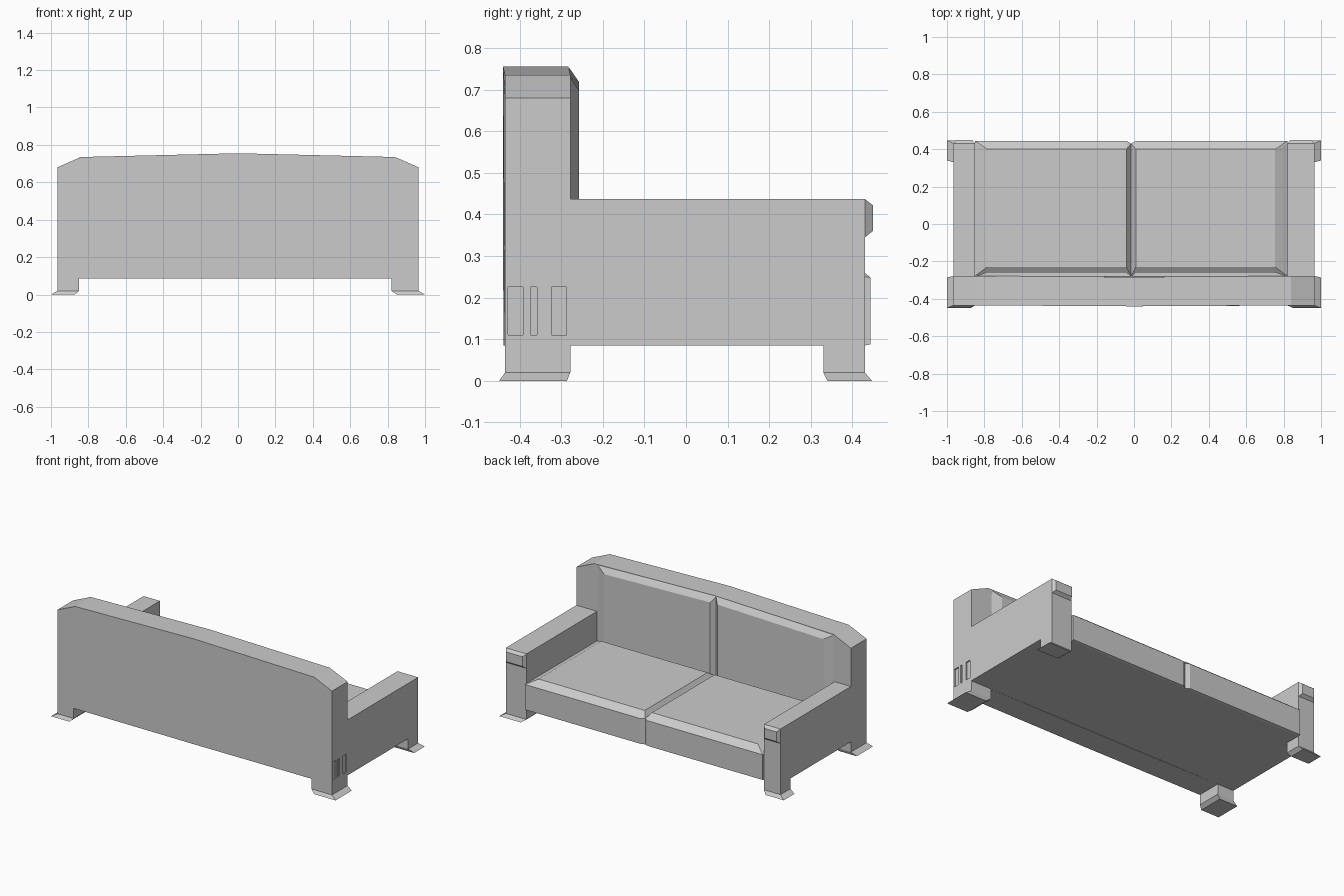
import bpy, bmesh

if "Cube" in bpy.data.objects:
    bpy.data.objects.remove(bpy.data.objects["Cube"])

XL, XR, XO = -0.85, 0.82, 0.965   # inner arm planes, outer side plane
YB, YM, YF = -0.435, -0.278, 0.43  # back, backrest front, arm front
SEAM = -0.015


def hull(name, pts):
    """Flat-faced convex solid around a few points."""
    bm = bmesh.new()
    for p in pts:
        bm.verts.new(p)
    res = bmesh.ops.convex_hull(bm, input=bm.verts)
    junk = {g for g in res["geom_interior"] + res["geom_unused"]
            if isinstance(g, bmesh.types.BMVert)}
    bmesh.ops.delete(bm, geom=list(junk), context='VERTS')
    bmesh.ops.dissolve_limit(bm, angle_limit=0.005, verts=bm.verts, edges=bm.edges)
    bmesh.ops.recalc_face_normals(bm, faces=bm.faces)
    me = bpy.data.meshes.new(name)
    bm.to_mesh(me)
    bm.free()
    ob = bpy.data.objects.new(name, me)
    bpy.context.collection.objects.link(ob)
    return ob


def rect(x, y, z):
    """Corner points of a box, given as (min, max) ranges."""
    return [(a, b, c) for a in x for b in y for c in z]


# backrest: two halves meeting at a slightly raised, bowed centre
bm = bmesh.new()
for s in (-1, 1):
    prof = [(0, .085, -.004), (XO, .085, 0), (XO, .68, 0), (.84, .735, 0), (0, .755, -.005)]
    back = [bm.verts.new((s * x, YB + d, z)) for x, z, d in prof]
    front = [bm.verts.new((s * x, YM + d, z)) for x, z, d in prof]
    bm.faces.new(back)
    bm.faces.new(front)
    for i in range(4):
        bm.faces.new((back[i], back[i + 1], front[i + 1], front[i]))
bmesh.ops.remove_doubles(bm, verts=bm.verts, dist=1e-4)
bmesh.ops.recalc_face_normals(bm, faces=bm.faces)
me = bpy.data.meshes.new("backrest")
bm.to_mesh(me)
bm.free()
backrest = bpy.data.objects.new("backrest", me)
bpy.context.collection.objects.link(backrest)

# recessed slots low on the right end of the backrest
slots = bpy.data.objects
for i, y in enumerate([(-.428, -.392), (-.374, -.358), (-.323, -.287)]):
    cutter = hull(f"slot_cutter_{i}", rect((XO - .008, XO + .02), y, (.11, .225)))
    cutter.hide_render = True
    cutter.hide_viewport = True
    cutter.display_type = 'WIRE'
    if y[1] < YM:
        mod = backrest.modifiers.new("slot", 'BOOLEAN')
        mod.operation = 'DIFFERENCE'
        mod.solver = 'EXACT'
        mod.object = cutter

# arms with bevelled front pads, and flared feet
for side, x in (("left", (-XO, XL)), ("right", (XR, XO))):
    hull(side + "_arm", rect(x, (YM, YF), (.085, .437)))
    hull(side + "_arm_pad", rect(x, (YF,), (.345, .437)) +
         rect((x[0] + .015, x[1] - .015), (.449,), (.36, .422)))
    out = -1 if side == "left" else 1
    flare = (x[0] - .035 if out < 0 else x[0] + .03,
             x[1] - .022 if out < 0 else x[1] + .035)
    for end, y, fy in (("back", (YB, YM), (-.449, -.286)),
                       ("front", (.33, YF), (.34, .447))):
        hull(f"{side}_{end}_leg", rect(x, y, (.02, .085)))
        hull(f"{side}_{end}_foot", rect(x, y, (.02,)) + rect(flare, fy, (0,)))

# solid base under the cushions
hull("seat_base", rect((XL, XR), (YM, YF), (.085, .245)))

# seat and back cushions, bevelled toward the arms and the centre seam
for side, x, zs in (("left", (XL, SEAM), (.735, .755)),
                    ("right", (SEAM, XR), (.755, .735))):
    a = .065 if side == "left" else .025
    b = .025 if side == "left" else .065
    fx = (x[0] + (.0 if side == "left" else .025), x[1] - (.025 if side == "left" else .0))
    top = (x[0] + a, x[1] - b)
    hull(side + "_seat_cushion",
         rect(x, (YM, YF), (.085, .25)) +
         rect(fx, (.444,), (.088, .248)) +
         rect(top, (-.23, .40), (.283,)))
    hull(side + "_back_cushion",
         rect(x, (YM - .003,), (.25,)) +
         [(x[i], YM - .003, zs[i] - .002) for i in (0, 1)] +
         rect(top, (-.257,), (.25,)) +
         [(top[i], -.257, zs[i] - .037) for i in (0, 1)])
